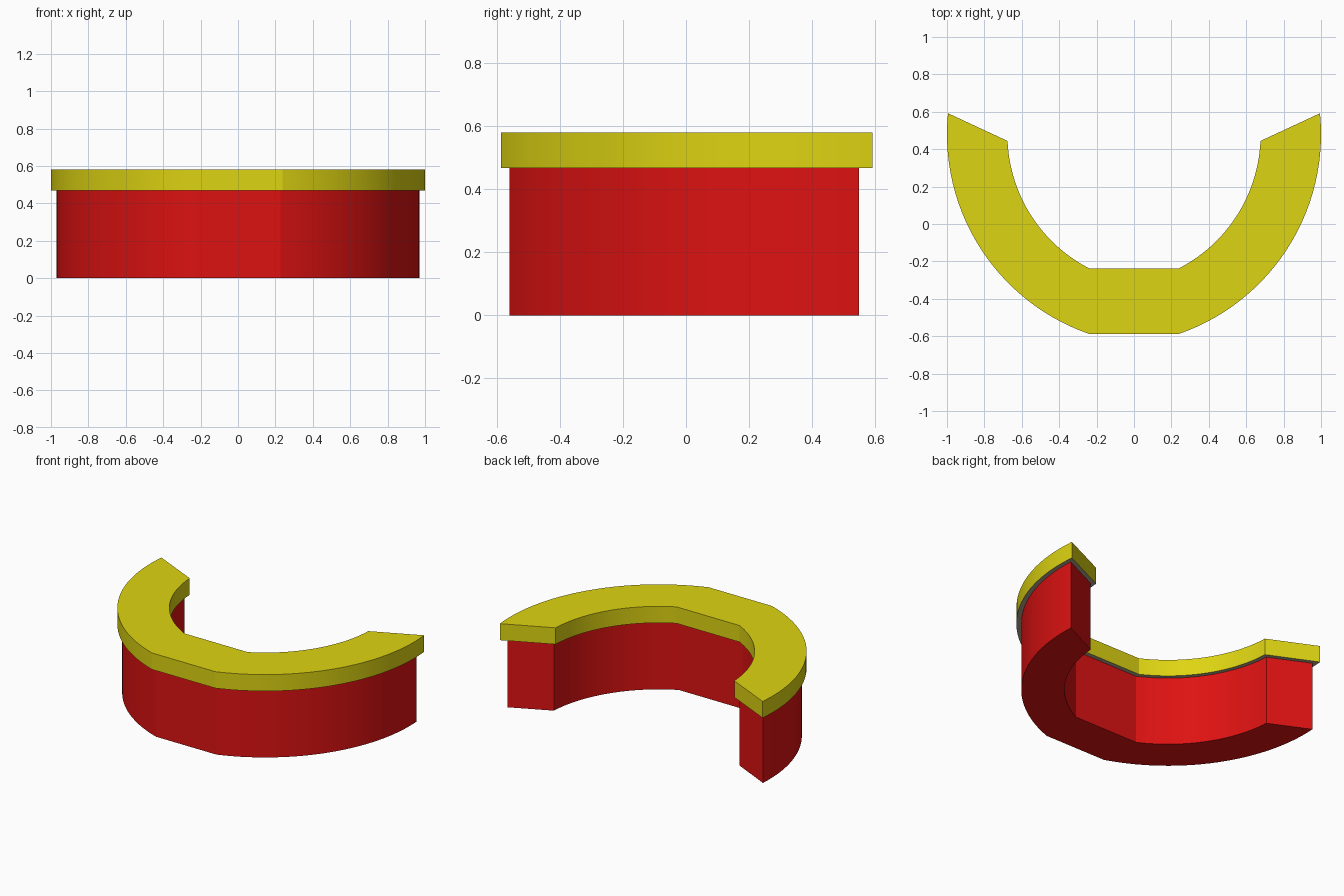
import bpy, bmesh, math

if "Cube" in bpy.data.objects:
    bpy.data.objects.remove(bpy.data.objects["Cube"])

CX, CY = -0.13, 0.48          # centre of the right-hand arcs


def material(name, rgb):
    m = bpy.data.materials.new(name)
    m.diffuse_color = (*rgb, 1)
    m.use_nodes = True
    m.node_tree.nodes["Principled BSDF"].inputs["Base Color"].default_value = m.diffuse_color
    return m


yellow = material("yellow", (0.73, 0.66, 0.006))
red = material("red", (0.73, 0.006, 0.006))
tan = material("tan underside", (0.45, 0.39, 0.28))


def arc(r, a, b, n=28):
    """Arc of radius r from the height of point a to the height of point b."""
    t0, t1 = (math.asin((y - CY) / r) for y in (a, b))
    return [(CX + r * math.cos(t0 + (t1 - t0) * i / n),
             CY + r * math.sin(t0 + (t1 - t0) * i / n)) for i in range(n + 1)]


def horseshoe(name, r_out, r_in, front, back, tip_out, tip_in, z0, z1, mats):
    """Extruded U-shaped band with a flat front and slanted ends."""
    outer = arc(r_out, front, tip_out)
    inner = arc(r_in, back, tip_in)
    outer = [(-x, y) for x, y in reversed(outer)] + outer
    inner = [(-x, y) for x, y in reversed(inner)] + inner
    bm = bmesh.new()
    rows = [[bm.verts.new((x, y, z)) for x, y in line]
            for line, z in ((outer, z0), (outer, z1), (inner, z1), (inner, z0))]
    for k in range(4):
        a, b = rows[k], rows[(k + 1) % 4]
        for i in range(len(a) - 1):
            bm.faces.new((a[i], a[i + 1], b[i + 1], b[i]))
    for i in (0, -1):
        bm.faces.new([r[i] for r in rows])
    bmesh.ops.recalc_face_normals(bm, faces=bm.faces)
    # second colour, if any, goes on the underside
    if len(mats) > 1:
        for f in bm.faces:
            f.material_index = 1 if f.normal.z < -0.9 else 0
    me = bpy.data.meshes.new(name)
    bm.to_mesh(me)
    bm.free()
    for m in mats:
        me.materials.append(m)
    ob = bpy.data.objects.new(name, me)
    bpy.context.collection.objects.link(ob)
    bpy.ops.object.select_all(action='DESELECT')
    ob.select_set(True)
    bpy.context.view_layer.objects.active = ob
    bpy.ops.object.shade_smooth_by_angle(angle=math.radians(15))


# Counter body and overhanging top
horseshoe("counter_body", 1.10, 0.835, -0.56, -0.268, 0.55, 0.425, 0.0, 0.468, [red])
horseshoe("counter_top", 1.13, 0.807, -0.588, -0.238, 0.592, 0.444, 0.468, 0.581, [yellow, tan])
